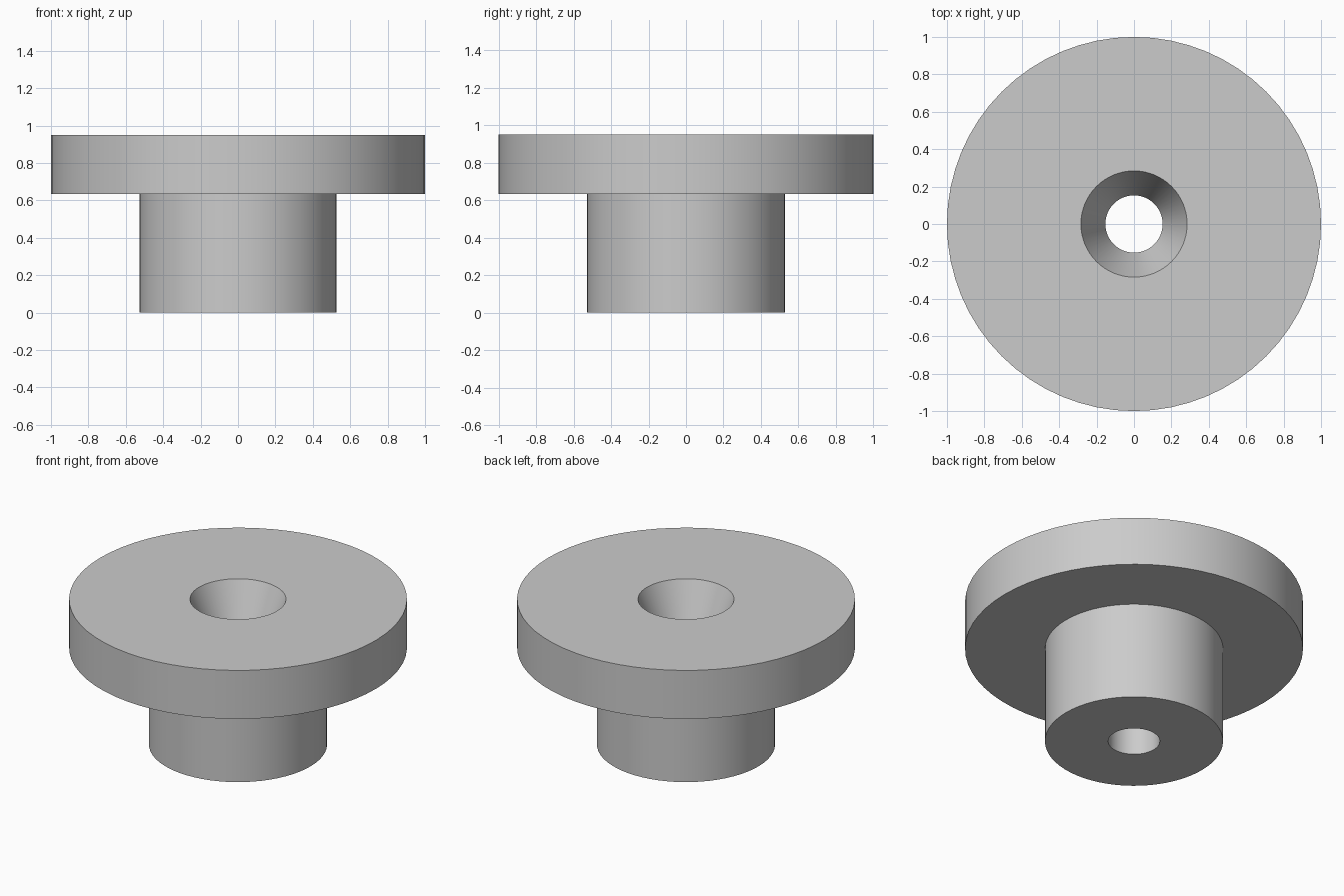
import bpy
import bmesh
import math

SEGMENTS = 64

cube = bpy.data.objects.get("Cube")
if cube:
    bpy.data.objects.remove(cube, do_unlink=True)

# Plain grey material
grey = bpy.data.materials.new("plain_grey")
grey.use_nodes = True
colour = (0.6, 0.6, 0.6, 1.0)
grey.diffuse_color = colour
grey.node_tree.nodes["Principled BSDF"].inputs["Base Color"].default_value = colour


def lathe(name, profile, material):
    """Turn a closed (radius, height) profile around the z axis."""
    bm = bmesh.new()
    rings = []
    for i in range(SEGMENTS):
        a = math.tau * i / SEGMENTS
        rings.append([bm.verts.new((r * math.cos(a), r * math.sin(a), z))
                      for r, z in profile])
    n = len(profile)
    for i, ring in enumerate(rings):
        following = rings[(i + 1) % SEGMENTS]
        for j in range(n):
            k = (j + 1) % n
            bm.faces.new((ring[j], following[j], following[k], ring[k]))
    bmesh.ops.recalc_face_normals(bm, faces=bm.faces)
    mesh = bpy.data.meshes.new(name)
    bm.to_mesh(mesh)
    bm.free()
    mesh.materials.append(material)
    obj = bpy.data.objects.new(name, mesh)
    bpy.context.collection.objects.link(obj)
    return obj


# Flanged bushing: stem, wide flange, countersunk mouth and straight bore
stem_radius, flange_radius = 0.527, 1.0
bore_radius, mouth_radius = 0.153, 0.284
flange_base, top = 0.633, 0.95
bushing = lathe("flanged_bushing", [
    (bore_radius, 0),
    (stem_radius, 0),
    (stem_radius, flange_base),
    (flange_radius, flange_base),
    (flange_radius, top),
    (mouth_radius, top),
    (bore_radius, flange_base),
], grey)

# Smooth round walls with crisp rims
bpy.ops.object.select_all(action="DESELECT")
bushing.select_set(True)
bpy.context.view_layer.objects.active = bushing
bpy.ops.object.shade_smooth_by_angle(angle=math.radians(20))
